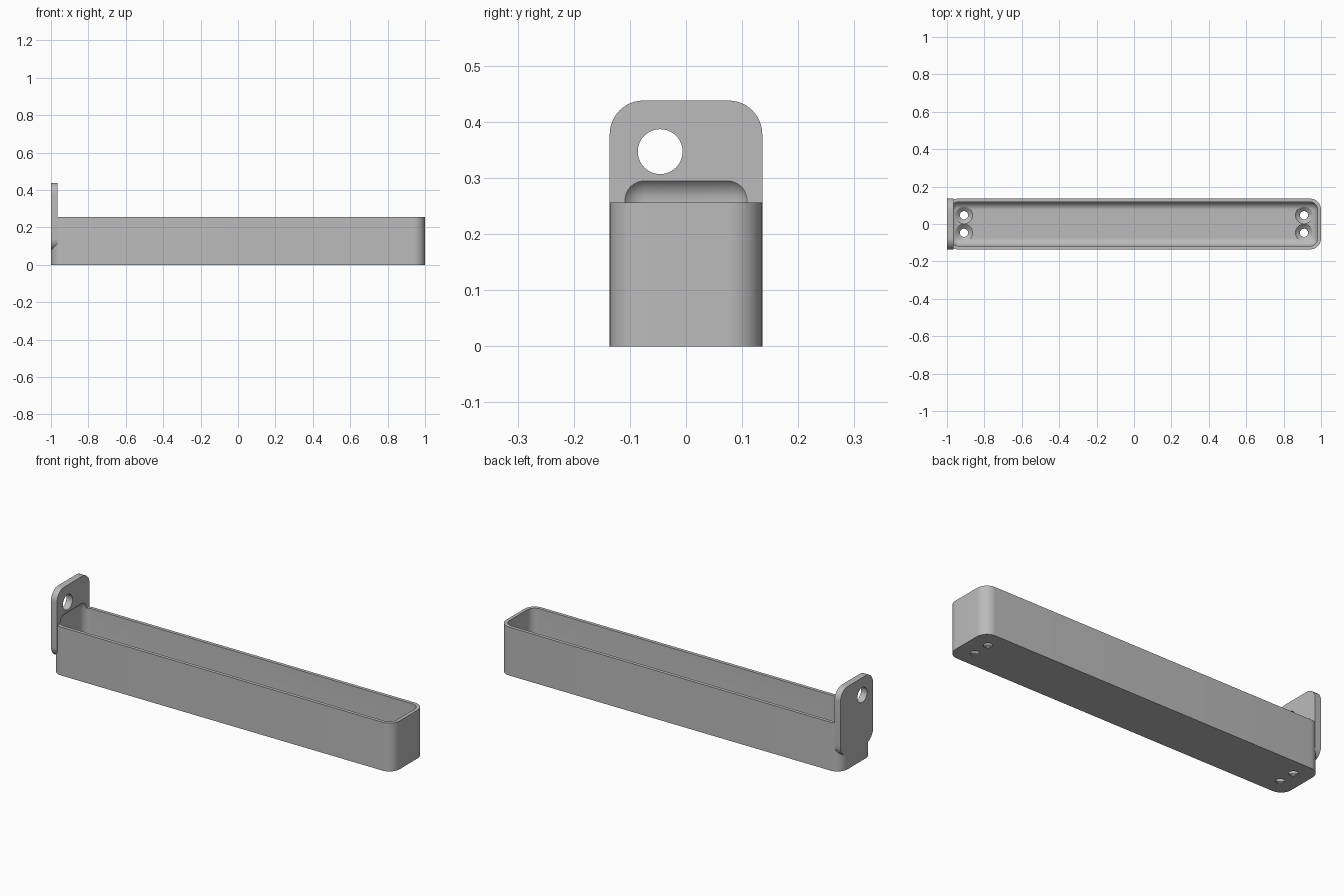
import bpy, bmesh, math
from mathutils import Vector, Matrix

default = bpy.data.objects.get("Cube")
if default:
    bpy.data.objects.remove(default, do_unlink=True)

LENGTH, HALF_W, HEIGHT = 1.0, 0.136, 0.256   # tray half length, half width, height
WALL, CORNER = 0.018, 0.06
FLOOR = 0.025

grey = bpy.data.materials.new("plain grey")
grey.use_nodes = True
colour = (0.5, 0.5, 0.5, 1)
grey.diffuse_color = colour
grey.node_tree.nodes["Principled BSDF"].inputs["Base Color"].default_value = colour


def make_object(name, bm):
    bmesh.ops.recalc_face_normals(bm, faces=bm.faces[:])
    mesh = bpy.data.meshes.new(name)
    bm.to_mesh(mesh)
    bm.free()
    mesh.materials.append(grey)
    obj = bpy.data.objects.new(name, mesh)
    bpy.context.collection.objects.link(obj)
    return obj


def rounded_box(name, low, high, radius, axis=None, segments=12):
    """Box with rounded edges: those along one axis, or all of them."""
    low, high = Vector(low), Vector(high)
    bm = bmesh.new()
    bmesh.ops.create_cube(bm, size=1, matrix=Matrix.Translation((low + high) / 2)
                          @ Matrix.Diagonal((*(high - low), 1)))
    edges = [e for e in bm.edges if axis is None
             or abs((e.verts[0].co - e.verts[1].co).normalized()[axis]) > 0.9]
    bmesh.ops.bevel(bm, geom=edges, offset=radius, segments=segments,
                    profile=0.5, affect='EDGES')
    return make_object(name, bm)


def lathe(name, profile, matrix):
    """Solid of revolution about z from (radius, height) points."""
    bm = bmesh.new()
    verts = [bm.verts.new((r, 0, z)) for r, z in profile]
    edges = [bm.edges.new(pair) for pair in zip(verts, verts[1:])]
    bmesh.ops.spin(bm, geom=verts + edges, cent=(0, 0, 0), axis=(0, 0, 1),
                   angle=math.tau, steps=40, use_duplicate=False)
    bmesh.ops.remove_doubles(bm, verts=bm.verts[:], dist=1e-5)
    bmesh.ops.transform(bm, matrix=matrix, verts=bm.verts[:])
    return make_object(name, bm)


def combine(target, tool, operation):
    mod = target.modifiers.new(operation.title(), 'BOOLEAN')
    mod.operation, mod.solver, mod.object = operation, 'EXACT', tool
    bpy.context.view_layer.objects.active = target
    bpy.ops.object.modifier_apply(modifier=mod.name)
    bpy.data.objects.remove(tool, do_unlink=True)


# Tray body with rounded upright corners
tray = rounded_box("tray_with_hanging_tab", (-LENGTH, -HALF_W, 0),
                   (LENGTH, HALF_W, HEIGHT), CORNER, axis=2)

# Upright hanging tab on the right end
tab = rounded_box("hanging_tab", (-LENGTH, -HALF_W, 0.077),
                  (-0.965, HALF_W, 0.438), CORNER, axis=0)
combine(tray, tab, 'UNION')

# Hollow with filleted edges, biting slightly into the tab
cavity = rounded_box("cavity_cutter", (-LENGTH + WALL, -HALF_W + WALL, FLOOR),
                     (LENGTH - WALL, HALF_W - WALL, 0.304), 0.044)
combine(tray, cavity, 'DIFFERENCE')

# Round hole through the tab, off to one side
hole = lathe("tab_hole_cutter", [(0, -0.1), (0.04, -0.1), (0.04, 0.1), (0, 0.1)],
             Matrix.Translation((-0.98, -0.046, 0.347))
             @ Matrix.Rotation(math.pi / 2, 4, 'Y'))
combine(tray, hole, 'DIFFERENCE')

# Countersunk screw holes in pairs at both ends of the floor
screw_profile = [(0, -0.02), (0.022, -0.02), (0.022, 0.005),
                 (0.046, FLOOR), (0.046, 0.08), (0, 0.08)]
for x in (-0.909, 0.909):
    for y in (-0.047, 0.047):
        cutter = lathe("screw_hole_cutter", screw_profile, Matrix.Translation((x, y, 0)))
        combine(tray, cutter, 'DIFFERENCE')

# Smooth curves, crisp edges
bpy.ops.object.select_all(action='DESELECT')
tray.select_set(True)
bpy.context.view_layer.objects.active = tray
bpy.ops.object.shade_smooth_by_angle(angle=math.radians(30))
